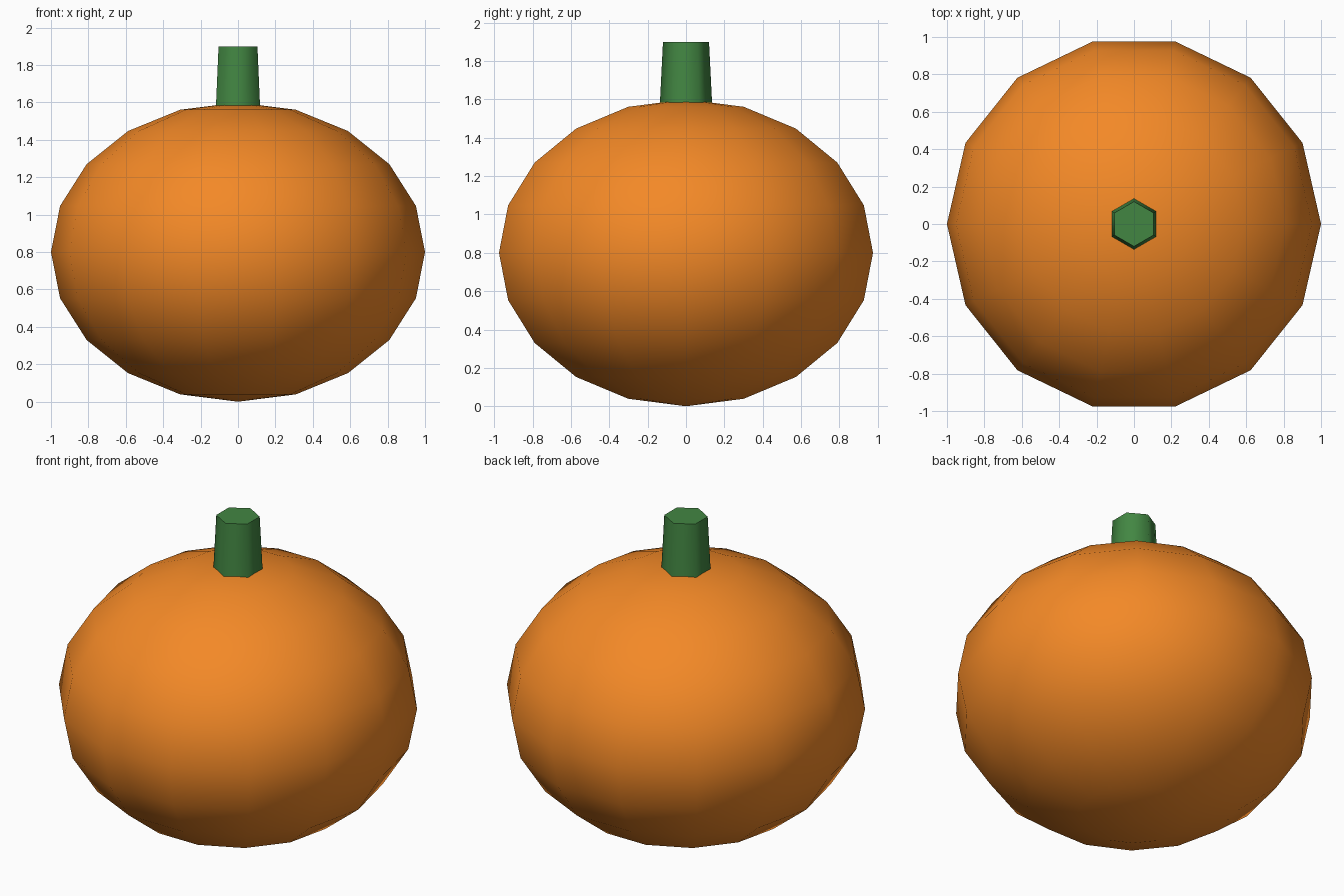
import bpy, bmesh
from math import sin, cos, pi, radians

if "Cube" in bpy.data.objects:
    bpy.data.objects.remove(bpy.data.objects["Cube"])


def material(name, color):
    mat = bpy.data.materials.new(name)
    mat.diffuse_color = (*color, 1.0)
    mat.use_nodes = True
    mat.node_tree.nodes["Principled BSDF"].inputs["Base Color"].default_value = mat.diffuse_color
    return mat


def lathe(name, profile, sides, start, mat):
    """Revolve (radius, z) points about the z axis."""
    bm = bmesh.new()
    verts = [bm.verts.new((r * cos(start), r * sin(start), z)) for r, z in profile]
    edges = [bm.edges.new(pair) for pair in zip(verts, verts[1:])]
    bmesh.ops.spin(bm, geom=verts + edges, cent=(0, 0, 0), axis=(0, 0, 1),
                   angle=2 * pi, steps=sides)
    bmesh.ops.remove_doubles(bm, verts=bm.verts, dist=1e-4)
    bmesh.ops.recalc_face_normals(bm, faces=bm.faces)
    mesh = bpy.data.meshes.new(name)
    bm.to_mesh(mesh)
    bm.free()
    mesh.materials.append(mat)
    obj = bpy.data.objects.new(name, mesh)
    bpy.context.collection.objects.link(obj)
    bpy.ops.object.select_all(action='DESELECT')
    obj.select_set(True)
    bpy.context.view_layer.objects.active = obj
    return obj


# Pumpkin body: squashed 14-sided sphere with 10 rings, smooth
rings = 10
body_profile = [(sin(pi * i / rings), 0.8 - 0.8 * cos(pi * i / rings))
                for i in range(rings + 1)]
lathe("pumpkin_body", body_profile, 14, 0, material("orange", (0.9, 0.25, 0.02)))
bpy.ops.object.shade_smooth()

# Stem: tapered six-sided plug with a flat top, sunk into the body
stem_profile = [(0, 1.5), (0.14, 1.5), (0.12, 1.9), (0, 1.9)]
lathe("stem", stem_profile, 6, pi / 2, material("green", (0.055, 0.24, 0.055)))
bpy.ops.object.shade_smooth_by_angle(angle=radians(62))
